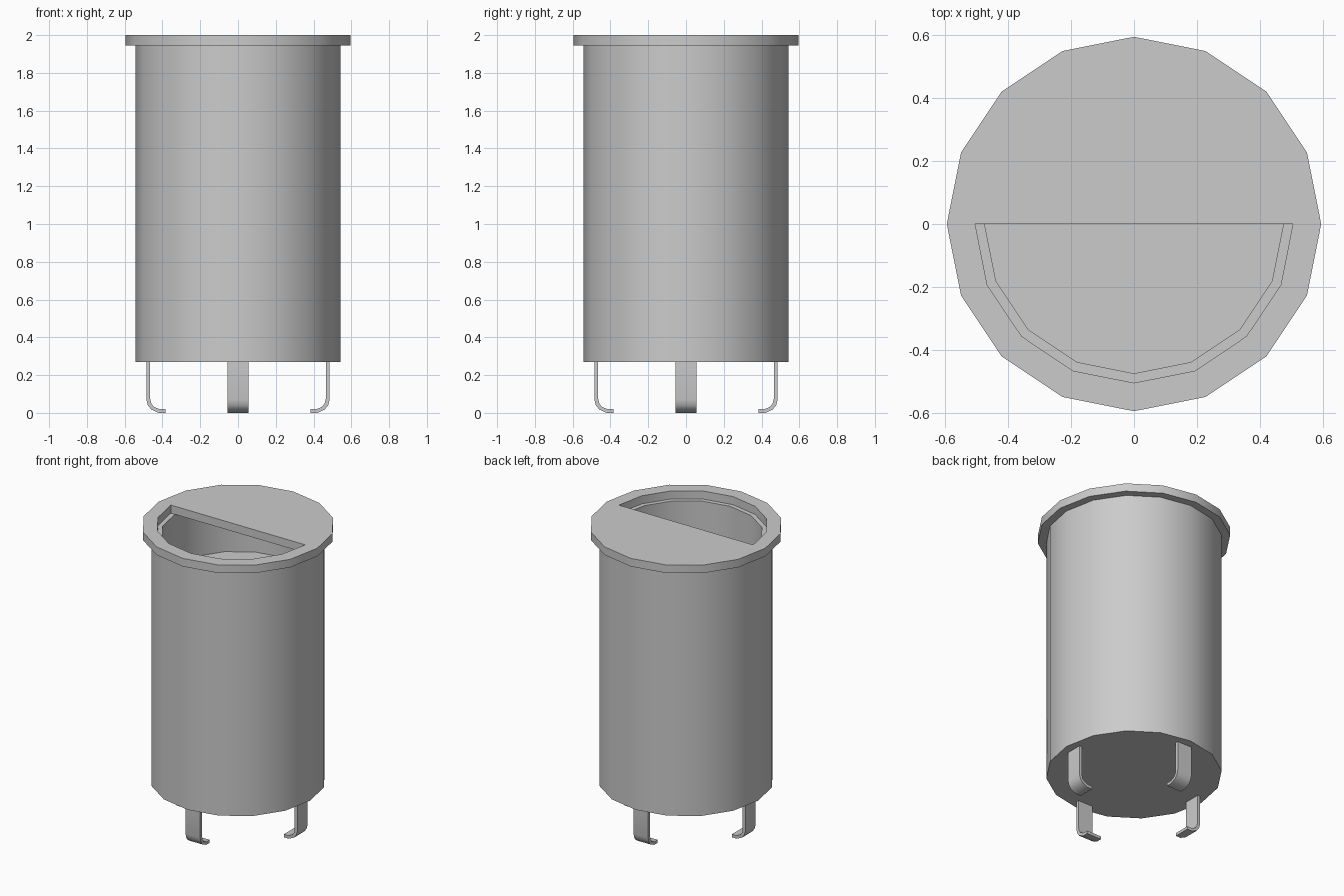
import bpy, bmesh, math
from mathutils import Matrix

if "Cube" in bpy.data.objects:
    bpy.data.objects.remove(bpy.data.objects["Cube"])

SIDES = 16


def ring(bm, radius, z):
    step = 2 * math.pi / SIDES
    return [bm.verts.new((radius * math.cos(i * step), radius * math.sin(i * step), z))
            for i in range(SIDES)]


def extrude_up(bm, faces, offset):
    ext = bmesh.ops.extrude_face_region(bm, geom=faces, use_keep_orig=True)
    moved = [g for g in ext["geom"] if isinstance(g, bmesh.types.BMVert)]
    bmesh.ops.translate(bm, verts=moved, vec=offset)


def finish(bm, name):
    bmesh.ops.recalc_face_normals(bm, faces=bm.faces)
    mesh = bpy.data.meshes.new(name)
    bm.to_mesh(mesh)
    bm.free()
    obj = bpy.data.objects.new(name, mesh)
    bpy.context.collection.objects.link(obj)
    bpy.ops.object.select_all(action='DESELECT')
    obj.select_set(True)
    bpy.context.view_layer.objects.active = obj
    bpy.ops.object.shade_smooth_by_angle(angle=math.radians(30))
    return obj


# Can body: closed base, thick wall, raised inner floor
bm = bmesh.new()
loops = [ring(bm, r, z) for r, z in
         [(0.542, 0.27), (0.542, 1.945), (0.475, 1.945), (0.475, 1.6)]]
for a, b in zip(loops, loops[1:]):
    for i in range(SIDES):
        j = (i + 1) % SIDES
        bm.faces.new((a[i], a[j], b[j], b[i]))
bm.faces.new(loops[0])
bm.faces.new(loops[-1])
finish(bm, "can_body")

# Lid: solid back half, open rim around the front half
bm = bmesh.new()
outer, inner = ring(bm, 0.595, 1.945), ring(bm, 0.505, 1.945)
half = SIDES // 2
faces = [bm.faces.new(outer[:half + 1] + [inner[half], inner[0]])]
for i in range(half, SIDES):
    j = (i + 1) % SIDES
    faces.append(bm.faces.new((outer[i], outer[j], inner[j], inner[i])))
bmesh.ops.delete(bm, geom=[v for v in bm.verts if not v.link_faces], context='VERTS')
extrude_up(bm, faces, (0, 0, 0.055))
finish(bm, "lid")

# Bent strap legs: outer and inner profile in the xz plane
OUTSIDE = [(0.485, 0.27), (0.485, 0.07), (0.477, 0.04), (0.46, 0.018), (0.42, 0.0), (0.383, 0.0)]
INSIDE = [(0.465, 0.27), (0.465, 0.075), (0.459, 0.05), (0.447, 0.034), (0.418, 0.02), (0.383, 0.02)]
for k, side in enumerate(("right", "back", "left", "front")):
    bm = bmesh.new()
    a = [bm.verts.new((x, -0.055, z)) for x, z in OUTSIDE]
    b = [bm.verts.new((x, -0.055, z)) for x, z in INSIDE]
    strip = [bm.faces.new((a[i], a[i + 1], b[i + 1], b[i])) for i in range(len(a) - 1)]
    extrude_up(bm, strip, (0, 0.11, 0))
    bmesh.ops.rotate(bm, verts=bm.verts, cent=(0, 0, 0),
                     matrix=Matrix.Rotation(k * math.pi / 2, 3, 'Z'))
    finish(bm, side + "_leg")
